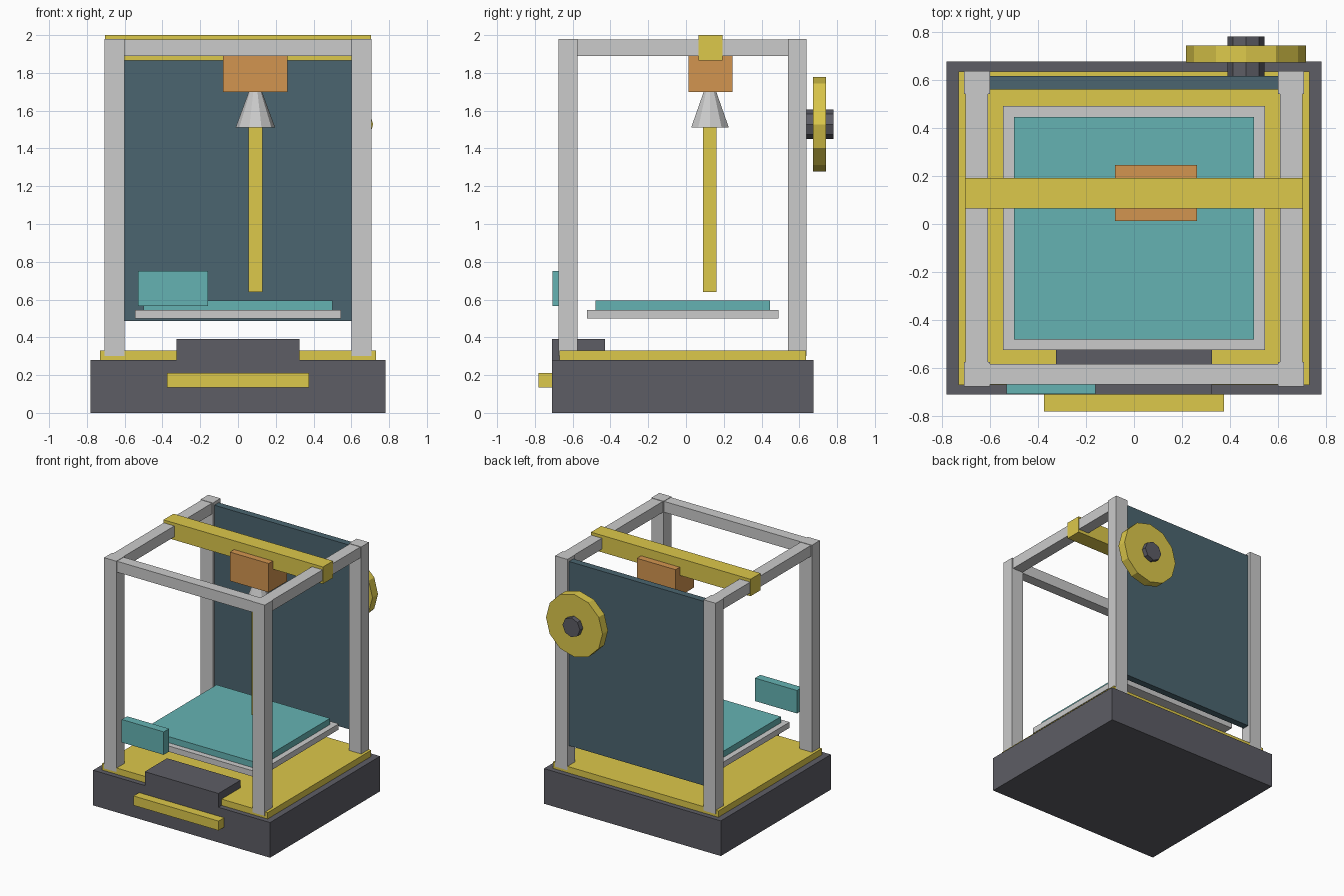
import bpy, math
from mathutils import Matrix

if "Cube" in bpy.data.objects:
    bpy.data.objects.remove(bpy.data.objects["Cube"])


def material(name, rgb):
    m = bpy.data.materials.new(name)
    m.diffuse_color = (*rgb, 1)
    m.use_nodes = True
    m.node_tree.nodes["Principled BSDF"].inputs["Base Color"].default_value = m.diffuse_color
    return m


DARK = material("dark_grey", (0.11, 0.11, 0.13))
YELLOW = material("yellow", (0.72, 0.58, 0.07))
TEAL = material("teal", (0.13, 0.45, 0.45))
SLATE = material("slate", (0.07, 0.13, 0.16))
ORANGE = material("orange", (0.65, 0.30, 0.08))


def box(name, x, y, z, mat=None):
    """Box from (min, max) ranges on each axis."""
    bpy.ops.mesh.primitive_cube_add(size=1)
    ob = bpy.context.object
    ob.name = name
    ob.data.transform(
        Matrix.Translation([(a + b) / 2 for a, b in (x, y, z)])
        @ Matrix.Diagonal([b - a for a, b in (x, y, z)] + [1]))
    if mat:
        ob.data.materials.append(mat)
    return ob


def cone(name, sides, r1, r2, depth, loc, rot=(0, 0, 0), mat=None):
    bpy.ops.mesh.primitive_cone_add(vertices=sides, radius1=r1, radius2=r2,
                                    depth=depth, location=loc, rotation=rot)
    ob = bpy.context.object
    ob.name = name
    if mat:
        ob.data.materials.append(mat)
    return ob


# Base with deck, front control step and handle
box("base", (-0.78, 0.78), (-0.71, 0.675), (0, 0.28), DARK)
box("deck_plate", (-0.73, 0.73), (-0.67, 0.635), (0.27, 0.33), YELLOW)
box("control_step", (-0.325, 0.325), (-0.71, -0.43), (0.27, 0.39), DARK)
box("front_handle", (-0.375, 0.375), (-0.78, -0.70), (0.135, 0.21), YELLOW)

# Frame: four posts, two side rails, one front rail (open at the back)
for side, s in (("left", -1), ("right", 1)):
    px = sorted((s * 0.60, s * 0.708))
    box(f"front_post_{side}", px, (-0.675, -0.575), (0.30, 1.98))
    box(f"back_post_{side}", px, (0.54, 0.637), (0.30, 1.98))
    box(f"side_rail_{side}", sorted((s * 0.607, s * 0.70)), (-0.60, 0.56), (1.89, 1.977))
box("front_rail", (-0.62, 0.62), (-0.667, -0.582), (1.89, 1.977))

# Back panel
box("back_panel", (-0.605, 0.605), (0.56, 0.615), (0.487, 1.955), SLATE)

# Print bed
box("bed_carrier", (-0.545, 0.545), (-0.525, 0.49), (0.50, 0.546))
box("bed_surface", (-0.50, 0.50), (-0.48, 0.445), (0.544, 0.595), TEAL)

# Gantry, print head, nozzle and filament strand
box("gantry_beam", (-0.703, 0.703), (0.065, 0.192), (1.865, 2.0), YELLOW)
box("print_head", (-0.08, 0.262), (0.012, 0.245), (1.70, 1.93), ORANGE)
cone("nozzle", 10, 0.105, 0.035, 0.19, (0.092, 0.127, 1.605), (0, 0, math.pi / 2))
box("filament_strand", (0.055, 0.13), (0.09, 0.162), (0.64, 1.515), YELLOW)

# Display on the front left
box("display", (-0.53, -0.16), (-0.707, -0.64), (0.567, 0.75), TEAL)

# Filament spool on its hub behind the panel
turn = (math.pi / 2, 0, 0)
cone("spool", 12, 0.249, 0.249, 0.07, (0.466, 0.707, 1.528), turn, YELLOW)
cone("spool_hub", 8, 0.077, 0.077, 0.17, (0.466, 0.695, 1.528), turn, DARK)
